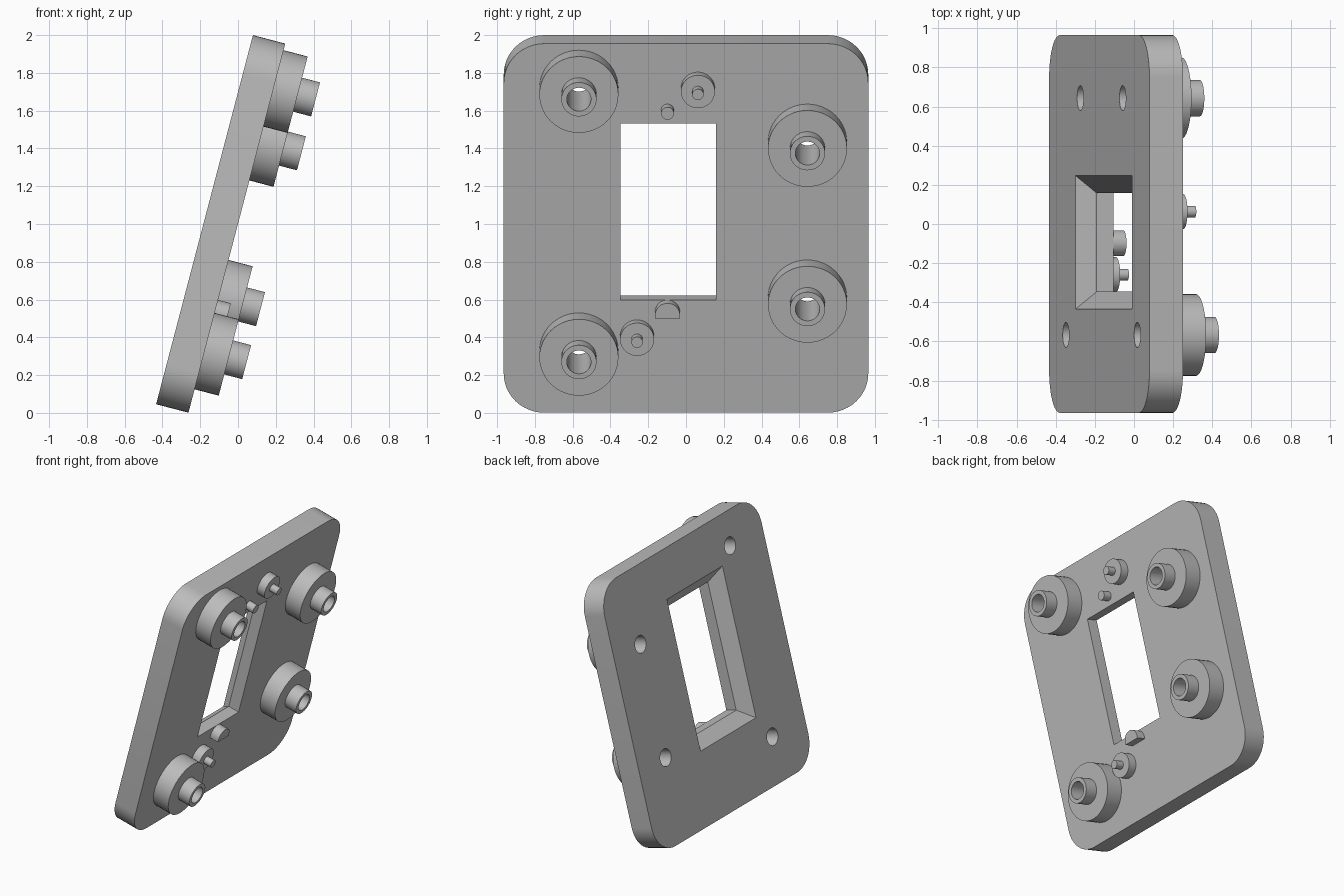
import bpy, bmesh, math
from mathutils import Matrix

cube = bpy.data.objects.get("Cube")
if cube:
    bpy.data.objects.remove(cube)

# Plate frame: local x runs across, local y runs up the slope, local z points out of the face
TILT = math.radians(14.7)
S, C = math.sin(TILT), math.cos(TILT)
FRAME = Matrix(((0, S, C, -0.006), (1, 0, 0, 0), (0, C, -S, 0.978), (0, 0, 0, 1)))
THICK = 0.177
HOLE = 0.064

grey = bpy.data.materials.new("plain grey")
grey.use_nodes = True
GREY = (0.5, 0.5, 0.5, 1)
grey.diffuse_color = GREY
grey.node_tree.nodes["Principled BSDF"].inputs["Base Color"].default_value = GREY


def make(name, bm):
    bmesh.ops.recalc_face_normals(bm, faces=bm.faces)
    mesh = bpy.data.meshes.new(name)
    bm.to_mesh(mesh)
    bm.free()
    mesh.materials.append(grey)
    obj = bpy.data.objects.new(name, mesh)
    obj.matrix_world = FRAME
    bpy.context.collection.objects.link(obj)
    return obj


def smooth(obj):
    bpy.ops.object.select_all(action='DESELECT')
    obj.select_set(True)
    bpy.context.view_layer.objects.active = obj
    bpy.ops.object.shade_smooth_by_angle(angle=math.radians(30))


def loft(name, sections, bottom=True):
    """Skin a stack of equal-length outlines, each given as (points, height)."""
    bm = bmesh.new()
    rings = [[bm.verts.new((x, y, z)) for x, y in pts] for pts, z in sections]
    n = len(rings[0])
    for a, b in zip(rings, rings[1:]):
        for i in range(n):
            j = (i + 1) % n
            bm.faces.new((a[i], a[j], b[j], b[i]))
    if bottom:
        bm.faces.new(rings[0][::-1])
    bm.faces.new(rings[-1])
    return make(name, bm)


def arc(cx, cy, r, start, end, steps):
    angles = [math.radians(start + (end - start) * i / steps) for i in range(steps + 1)]
    return [(cx + r * math.cos(a), cy + r * math.sin(a)) for a in angles]


def circle(x, y, r, n=48):
    return arc(x, y, r, 0, 360, n)[:-1]


def rect(x0, x1, y0, y1, grow=0):
    return [(x0 - grow, y0 - grow), (x1 + grow, y0 - grow),
            (x1 + grow, y1 + grow), (x0 - grow, y1 + grow)]


def cut(target, cutter):
    cutter.hide_render = True
    bpy.context.view_layer.objects.active = target
    mod = target.modifiers.new("cut", 'BOOLEAN')
    mod.operation = 'DIFFERENCE'
    mod.solver = 'EXACT'
    mod.object = cutter
    bpy.ops.object.modifier_apply(modifier=mod.name)
    bpy.data.objects.remove(cutter)


def stepped_boss(name, x, y, steps, bore=0):
    """Stacked cylinders as (radius, top height), optionally hollow, open at the plate."""
    profile, z = [], 0
    for r, top in steps:
        profile += [(r, z), (r, top)]
        z = top
    if bore:
        profile += [(bore, z), (bore, 0)]
    bm = bmesh.new()
    rings = [[bm.verts.new((px, py, h)) for px, py in circle(x, y, r)] for r, h in profile]
    n = len(rings[0])
    for a, b in zip(rings, rings[1:]):
        for i in range(n):
            j = (i + 1) % n
            bm.faces.new((a[i], a[j], b[j], b[i]))
    if not bore:
        bm.faces.new(rings[-1])
    smooth(make(name, bm))


# Tilted plate with rounded corners
W, H, R = 0.965, 1.01, 0.215
outline = []
for k, (sx, sy) in enumerate(((1, 1), (-1, 1), (-1, -1), (1, -1))):
    outline += arc(sx * (W - R), sy * (H - R), R, 90 * k, 90 * k + 90, 12)
plate = loft("plate", [(outline, -THICK), (outline, 0)])

# Window, straight at the front and flaring towards the back
window = (-0.346, 0.158, -0.392, 0.573)
mid, over = -0.088, 0.05
cut(plate, loft("window_cutter", [
    (rect(*window, grow=THICK + mid + over), -THICK - over),
    (rect(*window, grow=0), mid),
    (rect(*window, grow=0), over)][:]))
bosses = {"upper_right": (-0.567, 0.765), "lower_right": (-0.567, -0.673),
          "upper_left": (0.643, 0.47), "lower_left": (0.643, -0.383)}

# Hollow mounting bosses with bores running through the plate
for label, (x, y) in bosses.items():
    cut(plate, loft("bore_cutter", [(circle(x, y, HOLE), -THICK - over),
                                    (circle(x, y, HOLE), over)]))
    stepped_boss(label + "_boss", x, y, [(0.209, 0.132), (0.093, 0.23)], HOLE)
smooth(plate)

# Small locating studs and peg
for label, x, y in (("upper", 0.063, 0.764), ("lower", -0.259, -0.592)):
    stepped_boss(label + "_stud", x, y, [(0.09, 0.065), (0.03, 0.127)])
stepped_boss("peg", -0.098, 0.645, [(0.034, 0.066)])

# Arched key below the window
key = arc(-0.098, -0.459, 0.066, 0, 180, 16) + [(-0.164, -0.476), (-0.032, -0.476)]
smooth(loft("arched_key", [(key, 0), (key, 0.07)], bottom=False))
